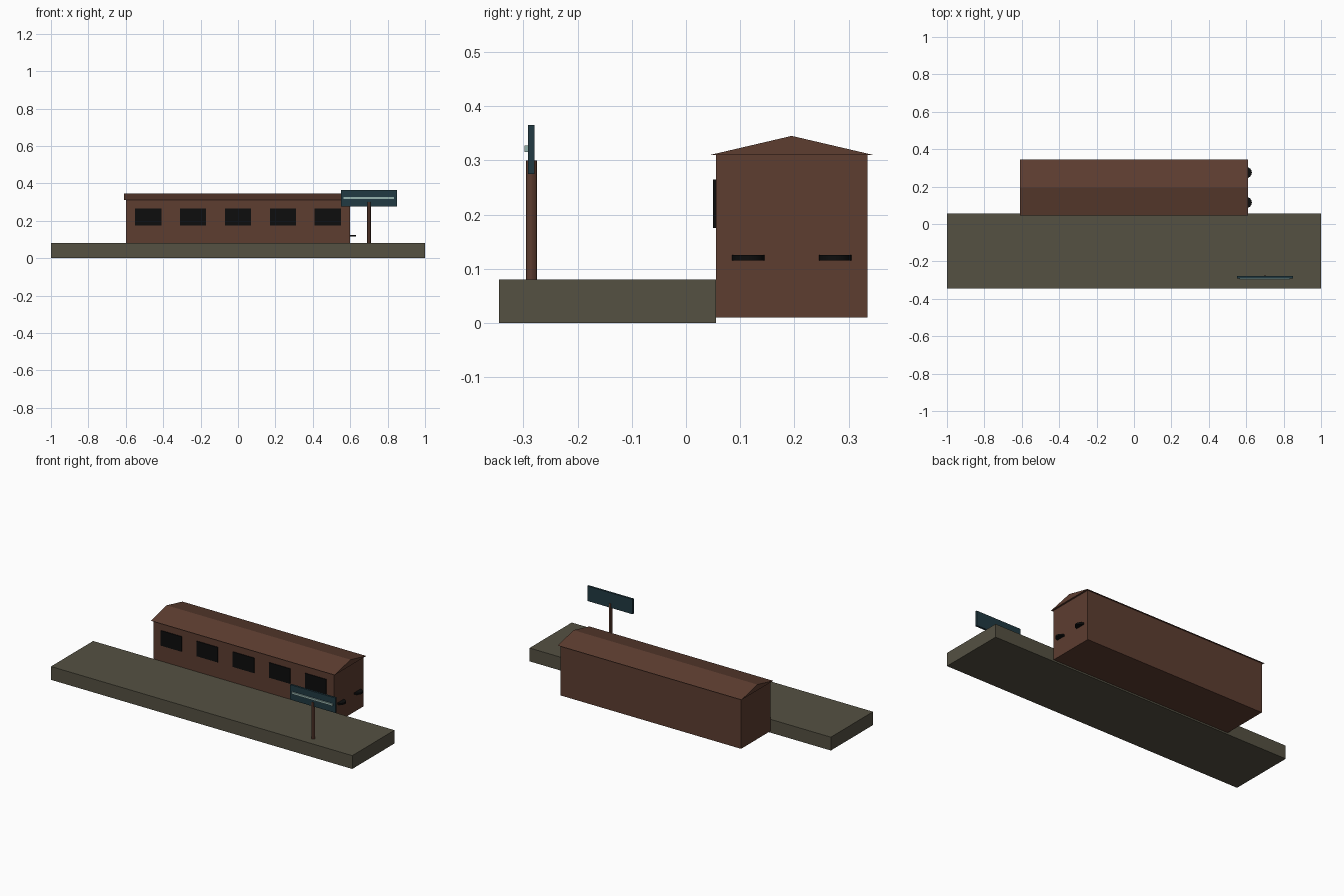
import bpy

cube = bpy.data.objects.get("Cube")
if cube:
    bpy.data.objects.remove(cube)


def material(name, rgb):
    m = bpy.data.materials.new(name)
    m.use_nodes = True
    m.diffuse_color = (*rgb, 1)
    m.node_tree.nodes["Principled BSDF"].inputs["Base Color"].default_value = (*rgb, 1)
    return m


brown = material("brown timber", (0.11, 0.047, 0.03))
stone = material("grey olive stone", (0.09, 0.082, 0.055))
black = material("black", (0.004, 0.004, 0.004))
teal = material("dark teal", (0.015, 0.042, 0.055))
pale = material("pale green", (0.3, 0.45, 0.42))


def mesh_object(name, verts, faces, mat):
    mesh = bpy.data.meshes.new(name)
    mesh.from_pydata(verts, [], faces)
    mesh.materials.append(mat)
    obj = bpy.data.objects.new(name, mesh)
    bpy.context.collection.objects.link(obj)
    return obj


def extrude_x(name, profile, x0, x1, mat):
    """Prism along x from a (y, z) profile, counterclockwise seen from +x."""
    n = len(profile)
    verts = [(x, y, z) for x in (x0, x1) for y, z in profile]
    faces = [tuple(reversed(range(n))), tuple(range(n, 2 * n))]
    faces += [(i, (i + 1) % n, n + (i + 1) % n, n + i) for i in range(n)]
    return mesh_object(name, verts, faces, mat)


def box(name, x, y, z, mat):
    profile = [(y[0], z[0]), (y[1], z[0]), (y[1], z[1]), (y[0], z[1])]
    return extrude_x(name, profile, *x, mat)


def cylinder(name, centre, radius, depth, sides, mat):
    bpy.ops.mesh.primitive_cylinder_add(vertices=sides, radius=radius, depth=depth, location=centre)
    obj = bpy.context.object
    obj.name = name
    obj.data.materials.append(mat)
    bpy.ops.object.shade_smooth_by_angle()
    return obj


# Platform
box("platform", (-1, 1), (-0.345, 0.055), (0, 0.08), stone)

# Long hall with a gable roof
box("hall_walls", (-0.6, 0.6), (0.055, 0.335), (0.01, 0.31), brown)
extrude_x("gable_roof", [(0.045, 0.31), (0.345, 0.31), (0.195, 0.345)], -0.61, 0.61, brown)

# Row of windows on the platform side
for i in range(5):
    x = (i - 2) * 0.24
    box(f"window_{i + 1}", (x - 0.07, x + 0.07), (0.05, 0.058), (0.175, 0.265), black)

# Flat round discs half sunk in the end wall
for side, y in (("front", 0.115), ("back", 0.275)):
    cylinder(f"{side}_end_disc", (0.6, y, 0.12), 0.03, 0.01, 16, black)

# Sign on a post
cylinder("sign_post", (0.7, -0.285, 0.19), 0.01, 0.22, 12, brown)
box("sign_board", (0.55, 0.85), (-0.291, -0.279), (0.275, 0.365), teal)
box("sign_stripe", (0.565, 0.835), (-0.298, -0.29), (0.315, 0.327), pale)
